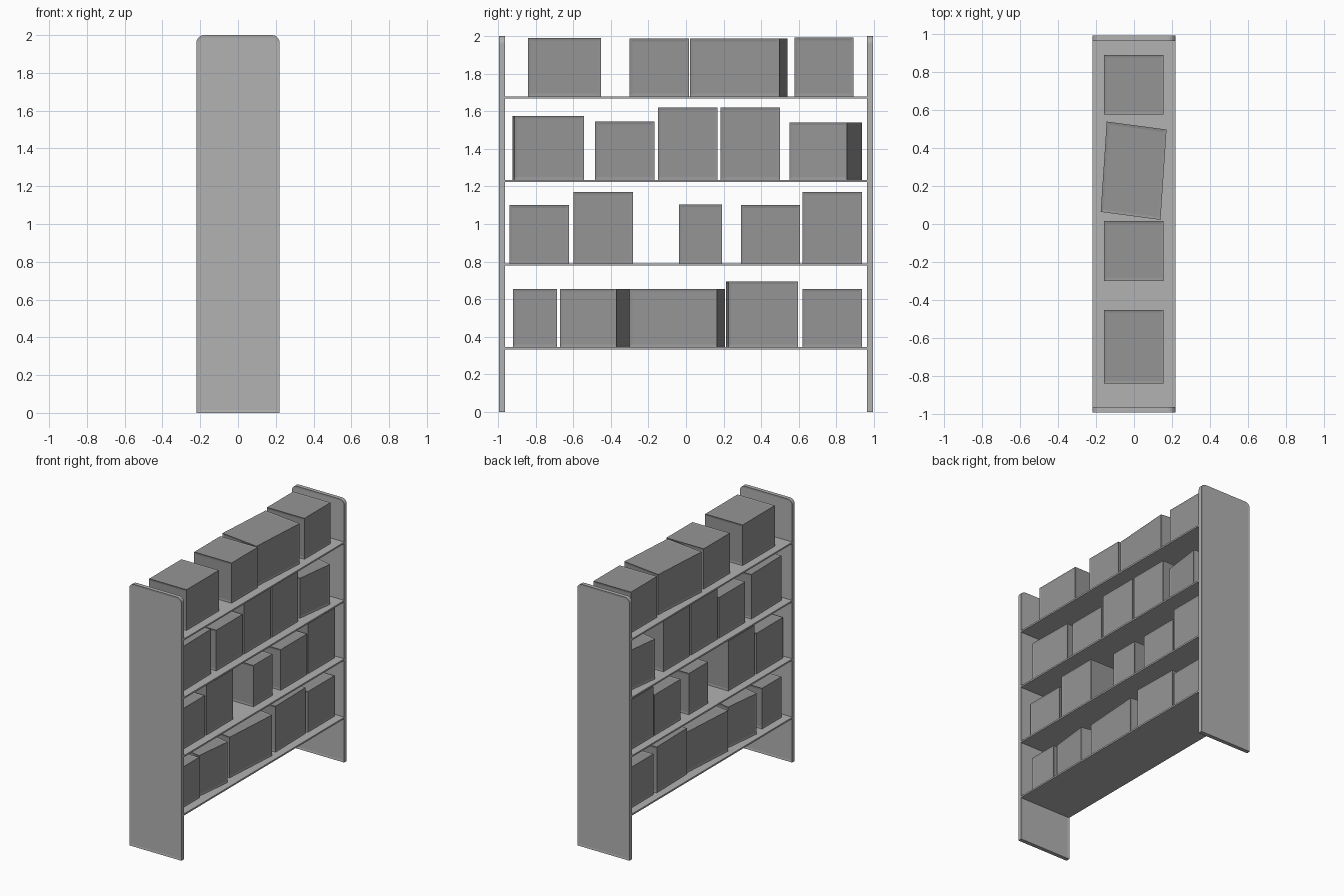
import bpy, bmesh, math
from mathutils import Matrix

if "Cube" in bpy.data.objects:
    bpy.data.objects.remove(bpy.data.objects["Cube"])

HALF_DEPTH = 0.22
SHELF_TOPS = [0.345, 0.79, 1.235, 1.68]


def grey(name, value):
    mat = bpy.data.materials.new(name)
    mat.diffuse_color = (value, value, value, 1)
    mat.use_nodes = True
    mat.node_tree.nodes["Principled BSDF"].inputs["Base Color"].default_value = mat.diffuse_color
    return mat


FRAME_GREY = grey("frame_grey", 0.446)
BOX_GREY = grey("box_grey", 0.30)


def finish(bm, name, mat):
    mesh = bpy.data.meshes.new(name)
    bm.to_mesh(mesh)
    bm.free()
    mesh.materials.append(mat)
    ob = bpy.data.objects.new(name, mesh)
    bpy.context.collection.objects.link(ob)


def recess(bm, faces, border, depth):
    # Narrow raised border round each face
    bmesh.ops.recalc_face_normals(bm, faces=bm.faces)
    bmesh.ops.inset_individual(bm, faces=faces, thickness=border,
                               depth=-depth, use_even_offset=True)


def side_panel(name, y0):
    # Upright board with rounded top corners, extruded along y
    r = 0.04
    pts = [(-HALF_DEPTH, 0), (HALF_DEPTH, 0)]
    for sx, start in ((1, 0), (-1, 90)):
        for i in range(7):
            a = math.radians(start + i * 15)
            pts.append((sx * (HALF_DEPTH - r) + r * math.cos(a),
                        2 - r + r * math.sin(a)))
    bm = bmesh.new()
    face = bm.faces.new([bm.verts.new((x, y0, z)) for x, z in pts])
    ext = bmesh.ops.extrude_face_region(bm, geom=[face], use_keep_orig=True)
    for v in ext["geom"]:
        if isinstance(v, bmesh.types.BMVert):
            v.co.y += 0.03
    recess(bm, [f for f in bm.faces if len(f.verts) > 4], 0.014, 0.002)
    finish(bm, name, FRAME_GREY)


def block(name, matrix, mat, border=0.0):
    bm = bmesh.new()
    bmesh.ops.create_cube(bm, size=1, matrix=matrix)
    if border:
        recess(bm, bm.faces[:], border, 0.003)
    finish(bm, name, mat)


def storage_box(name, y0, y1, z0, z1, skew, depth=0.315):
    # skew = how far the end face turns along y (positive is clockwise from above)
    length = (y1 - y0) - abs(skew)
    lean = length * skew / depth / 2
    m = Matrix(((depth, lean, 0, -0.002),
                (-skew, length, 0, (y0 + y1) / 2),
                (0, 0, z1 - z0, (z0 + z1) / 2),
                (0, 0, 0, 1)))
    block(name, m, BOX_GREY, 0.014)


side_panel("left_side_panel", -0.995)
side_panel("right_side_panel", 0.965)

# Shelf boards
for i, z in enumerate(SHELF_TOPS):
    block(f"shelf_{i + 1}", Matrix.Translation((0, 0, z - 0.006))
          @ Matrix.Diagonal((2 * HALF_DEPTH, 1.935, 0.012, 1)), FRAME_GREY)

# Boxes per shelf: (y start, y end, top z, skew)
ROWS = [
    [(-0.92, -0.688, 0.655, 0), (-0.67, -0.30, 0.655, 0.07),
     (-0.30, 0.208, 0.655, 0.042), (0.213, 0.597, 0.695, -0.012),
     (0.62, 0.938, 0.655, 0)],
    [(-0.94, -0.622, 1.10, 0), (-0.60, -0.282, 1.17, 0),
     (-0.037, 0.193, 1.105, 0), (0.292, 0.608, 1.10, 0),
     (0.62, 0.938, 1.17, 0)],
    [(-0.925, -0.543, 1.575, -0.012), (-0.485, -0.167, 1.545, 0),
     (-0.15, 0.168, 1.62, 0), (0.185, 0.5, 1.62, 0),
     (0.55, 0.937, 1.54, 0.08)],
    [(-0.842, -0.453, 1.99, 0), (-0.30, 0.015, 1.987, 0),
     (0.022, 0.54, 1.987, 0.042), (0.577, 0.892, 1.992, 0)],
]
for r, row in enumerate(ROWS):
    for c, (y0, y1, top, skew) in enumerate(row):
        storage_box(f"box_{r + 1}_{c + 1}", y0, y1, SHELF_TOPS[r], top, skew)
